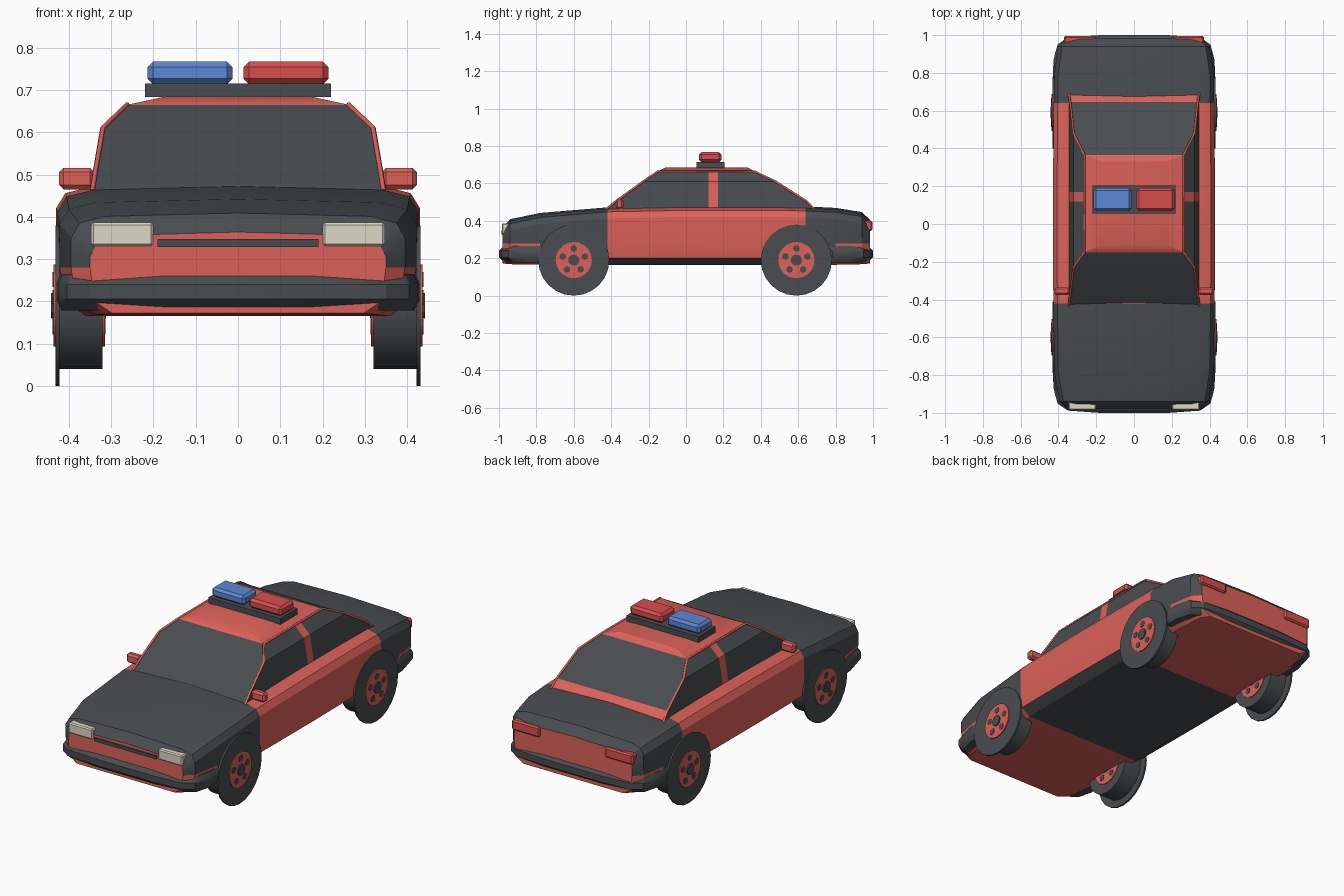
import bpy, bmesh, math
from mathutils import Vector, Matrix

cube = bpy.data.objects.get("Cube")
if cube:
    bpy.data.objects.remove(cube, do_unlink=True)


def material(name, rgb):
    m = bpy.data.materials.new(name)
    m.use_nodes = True
    m.diffuse_color = (*rgb, 1)
    m.node_tree.nodes["Principled BSDF"].inputs["Base Color"].default_value = (*rgb, 1)
    return m


RED = material("coral red paint", (0.72, 0.12, 0.10))
DARK = material("dark grey", (0.065, 0.074, 0.08))
BLUE = material("blue lens", (0.107, 0.242, 0.66))
LENS = material("red lens", (0.68, 0.076, 0.076))
CREAM = material("cream lamp", (0.72, 0.69, 0.55))


def finish(bm, name, mats, smooth=True):
    bmesh.ops.recalc_face_normals(bm, faces=bm.faces)
    me = bpy.data.meshes.new(name)
    bm.to_mesh(me)
    bm.free()
    for m in mats:
        me.materials.append(m)
    ob = bpy.data.objects.new(name, me)
    bpy.context.collection.objects.link(ob)
    if smooth:
        bpy.ops.object.select_all(action="DESELECT")
        ob.select_set(True)
        bpy.context.view_layer.objects.active = ob
        bpy.ops.object.shade_smooth_by_angle(angle=math.radians(28))
    return ob


def loft(rings, name, mats, paint=None):
    """Skin closed rings; paint(center, normal, band, side) picks a slot."""
    bm = bmesh.new()
    rows = [[bm.verts.new(p) for p in r] for r in rings]
    n = len(rows[0])
    tags = {}
    for b in range(len(rows) - 1):
        for s in range(n):
            t = (s + 1) % n
            f = bm.faces.new((rows[b][s], rows[b][t], rows[b + 1][t], rows[b + 1][s]))
            tags[f] = (b, s)
    tags[bm.faces.new(rows[0])] = (-1, -1)
    tags[bm.faces.new(rows[-1])] = (len(rows), -1)
    bmesh.ops.recalc_face_normals(bm, faces=bm.faces)
    if paint:
        for f, (b, s) in tags.items():
            f.material_index = paint(f.calc_center_median(), f.normal, b, s)
    return finish(bm, name, mats)


def box(name, lo, hi, mat, bevel=0.0):
    lo, hi = Vector(lo), Vector(hi)
    bm = bmesh.new()
    bmesh.ops.create_cube(bm, size=1)
    for v in bm.verts:
        v.co = (lo + hi) / 2 + v.co * (hi - lo)
    if bevel:
        bmesh.ops.bevel(bm, geom=bm.edges[:], offset=bevel, segments=1, affect="EDGES")
    return finish(bm, name, [mat], False)


def disc(bm, x0, x1, y, z, r, sides, slot):
    """Cylinder along x added to a wheel mesh."""
    m = Matrix.Translation(((x0 + x1) / 2, y, z)) @ Matrix.Rotation(math.pi / 2, 4, "Y")
    out = bmesh.ops.create_cone(bm, cap_ends=True, segments=sides, radius1=r,
                                radius2=r, depth=abs(x1 - x0), matrix=m)
    for f in {f for v in out["verts"] for f in v.link_faces}:
        f.material_index = slot


# Main body: y, half width, bottom, top
STATIONS = [(-0.98, 0.35, 0.172, 0.36), (-0.94, 0.395, 0.168, 0.405),
            (-0.78, 0.422, 0.165, 0.438), (-0.42, 0.427, 0.165, 0.468),
            (0, 0.43, 0.165, 0.476), (0.42, 0.427, 0.165, 0.476),
            (0.64, 0.425, 0.165, 0.473), (0.8, 0.422, 0.165, 0.465),
            (0.94, 0.40, 0.168, 0.443), (0.985, 0.36, 0.172, 0.40)]


def section(y, w, low, top):
    half = [(0.85 * w, low), (0.97 * w, 0.2), (w, 0.28), (w, top - 0.055),
            (0.95 * w, top - 0.02), (0.8 * w, top - 0.004)]
    ring = [(0, low)] + half + [(0, top + 0.004)] + [(-x, z) for x, z in reversed(half)]
    return [(x, y, z) for x, z in ring]


def paint_body(c, n, band, side):
    end = abs(c.y) > 0.86
    if n.z < -0.8:
        return 0 if abs(c.y) > 0.42 else 1
    if abs(n.y) > 0.9 or (end and c.z < 0.28):
        return 0
    return 0 if -0.42 < c.y < 0.64 and c.z > 0.2 else 1


loft([section(*s) for s in STATIONS], "body", [RED, DARK], paint_body)

# Cabin: height, half width, front y, rear y
LEVELS = [(0.46, 0.345, -0.43, 0.69), (0.505, 0.338, -0.375, 0.645),
          (0.61, 0.32, -0.23, 0.48), (0.665, 0.262, -0.15, 0.365),
          (0.685, 0.17, -0.11, 0.33)]


def cabin_ring(z, w, front, rear):
    right = [(w, front), (w, 0.12), (w, 0.17), (w, rear)]
    return [(x, y, z) for x, y in right + [(-x, y) for x, y in reversed(right)]]


def paint_cabin(c, n, band, side):
    roof = band >= 3
    pillar = side in (1, 5)
    rear_sill = side == 3 and band == 0
    return 0 if roof or pillar or rear_sill else 1


loft([cabin_ring(*v) for v in LEVELS], "cabin", [RED, DARK], paint_cabin)


# Thin trim along the corner pillars
def trim(name, points):
    cu = bpy.data.curves.new(name, "CURVE")
    cu.dimensions = "3D"
    cu.bevel_depth = 0.006
    cu.bevel_resolution = 1
    sp = cu.splines.new("POLY")
    sp.points.add(len(points) - 1)
    for p, co in zip(sp.points, points):
        p.co = (*co, 1)
    cu.materials.append(RED)
    ob = bpy.data.objects.new(name, cu)
    bpy.context.collection.objects.link(ob)
    bpy.ops.object.select_all(action="DESELECT")
    ob.select_set(True)
    bpy.context.view_layer.objects.active = ob
    bpy.ops.object.convert(target="MESH")


for label, s in (("left", 1), ("right", -1)):
    up = [(s * w, f, z) for z, w, f, r in LEVELS[:4]]
    down = [(s * w, r, z) for z, w, f, r in reversed(LEVELS[:4])]
    trim(label + "_roof_trim", up + down)

# Bumpers
OUTLINE = [(0.43, 0.78), (0.426, 0.87), (0.405, 0.95), (0.35, 0.988), (0.18, 1.0)]
for label, d in (("front", -1), ("rear", 1)):
    rings = []
    for z, k in ((0.178, 0.97), (0.205, 1), (0.24, 1), (0.265, 0.975)):
        ring = OUTLINE + [(-x, y) for x, y in reversed(OUTLINE)]
        rings.append([(x * k, d * y * k, z) for x, y in ring])
    loft(rings, label + "_bumper", [DARK])

# Wheels: wide inner tyre, thin outer rim disc, hub with five dark holes
for end, y in (("front", -0.6), ("rear", 0.59)):
    for label, s in (("left", 1), ("right", -1)):
        bm = bmesh.new()
        z = 0.19
        disc(bm, s * 0.32, s * 0.425, y, z, 0.15, 24, 1)
        disc(bm, s * 0.422, s * 0.432, y, z, 0.19, 24, 1)
        disc(bm, s * 0.315, s * 0.437, y, z, 0.097, 20, 0)
        disc(bm, s * 0.312, s * 0.443, y, z, 0.03, 12, 1)
        for i in range(5):
            a = math.tau * i / 5
            disc(bm, s * 0.313, s * 0.439, y + 0.062 * math.sin(a),
                 z + 0.062 * math.cos(a), 0.018, 8, 1)
        finish(bm, f"{end}_{label}_wheel", [RED, DARK])

# Lamps and mirrors, paired
for label, s in (("left", 1), ("right", -1)):
    def pair(name, lo, hi, mat, bevel):
        xs = sorted((s * lo[0], s * hi[0]))
        box(f"{label}_{name}", (xs[0], *lo[1:]), (xs[1], *hi[1:]), mat, bevel)

    pair("headlight", (0.2, -0.985, 0.33), (0.348, -0.94, 0.387), CREAM, 0.006)
    pair("tail_light", (0.2, 0.95, 0.345), (0.37, 0.996, 0.402), LENS, 0.008)
    pair("mirror", (0.34, -0.375, 0.465), (0.423, -0.335, 0.516), RED, 0.01)
    pair("beacon", (0.013, 0.07, 0.714), (0.214, 0.19, 0.767), LENS if s > 0 else BLUE, 0.013)

# Grille strip and beacon base
box("grille_strip", (-0.19, -0.987, 0.328), (0.19, -0.97, 0.347), DARK)
box("beacon_base", (-0.22, 0.056, 0.683), (0.22, 0.205, 0.715), DARK)
